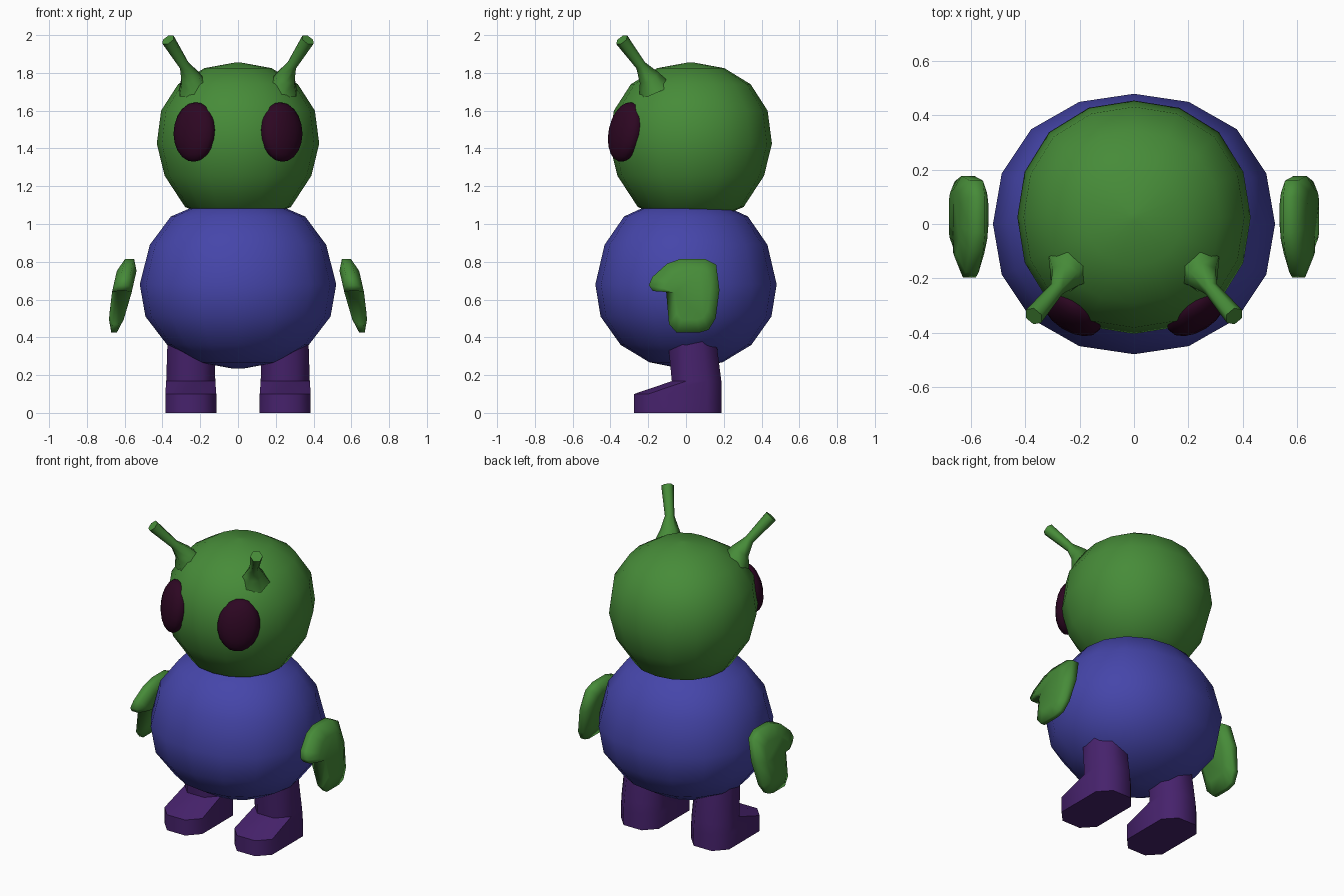
import bpy, bmesh, math
from mathutils import Vector, Matrix

old = bpy.data.objects.get("Cube")
if old:
    bpy.data.objects.remove(old, do_unlink=True)


def material(name, rgb):
    m = bpy.data.materials.new(name)
    m.use_nodes = True
    m.diffuse_color = (*rgb, 1)
    bsdf = next(n for n in m.node_tree.nodes if n.type == 'BSDF_PRINCIPLED')
    bsdf.inputs["Base Color"].default_value = (*rgb, 1)
    return m


GREEN = material("green skin", (0.062, 0.26, 0.04))
BLUE = material("blue suit", (0.06, 0.06, 0.40))
PURPLE = material("purple trousers", (0.062, 0.016, 0.15))
DARK = material("dark eye", (0.026, 0.002, 0.016))


def finish(name, bm, mat, angle):
    bmesh.ops.recalc_face_normals(bm, faces=bm.faces)
    me = bpy.data.meshes.new(name)
    bm.to_mesh(me)
    bm.free()
    me.materials.append(mat)
    ob = bpy.data.objects.new(name, me)
    bpy.context.collection.objects.link(ob)
    bpy.ops.object.select_all(action='DESELECT')
    ob.select_set(True)
    bpy.context.view_layer.objects.active = ob
    bpy.ops.object.shade_smooth_by_angle(angle=math.radians(angle))


def loft(name, rings, mat, angle):
    """Skin a stack of equal-sized rings and close both ends."""
    bm = bmesh.new()
    loops = [[bm.verts.new(p) for p in ring] for ring in rings]
    n = len(loops[0])
    for a, b in zip(loops, loops[1:]):
        for i in range(n):
            j = (i + 1) % n
            bm.faces.new((a[i], a[j], b[j], b[i]))
    bm.faces.new(loops[0])
    bm.faces.new(loops[-1])
    finish(name, bm, mat, angle)


def lathe(name, profile, mat, y_mid=0.0, y_scale=1.0, n=16):
    """Profile of (radius, z), turned upright and slightly squared off."""
    turns = [2 * math.pi * i / n for i in range(n)]
    rings = []
    for r, z in profile:
        ring = []
        for t in turns:
            q = r * (1 + 0.03 * math.sin(2 * t) ** 2)
            ring.append((q * math.cos(t), y_mid + y_scale * q * math.sin(t), z))
        rings.append(ring)
    loft(name, rings, mat, 60)


# Body and head
lathe("body", [(0.03, 0.235), (0.21, 0.268), (0.375, 0.36), (0.49, 0.51),
               (0.52, 0.68), (0.467, 0.89), (0.355, 1.04), (0.19, 1.11),
               (0.03, 1.13)], BLUE, 0, 0.923)
lathe("head", [(0.03, 1.02), (0.16, 1.04), (0.28, 1.09), (0.388, 1.255),
               (0.43, 1.425), (0.407, 1.60), (0.317, 1.74), (0.178, 1.825),
               (0.015, 1.855)], GREEN, 0.025)


def antenna(name, s):
    path = [((0.235, -0.165, 1.71), 0.09), ((0.252, -0.195, 1.775), 0.057),
            ((0.285, -0.24, 1.84), 0.028), ((0.37, -0.34, 1.975), 0.037)]
    pts = [Vector(p) for p, r in path]
    rings = []
    for i, (p, r) in enumerate(path):
        d = pts[min(i + 1, 3)] - pts[max(i - 1, 0)]
        u = d.cross(Vector((0, 0, 1))).normalized()
        v = d.cross(u).normalized()
        ring = [pts[i] + r * (u * math.cos(k * math.pi / 3) + v * math.sin(k * math.pi / 3))
                for k in range(6)]
        rings.append([(s * q.x, q.y, q.z) for q in ring])
    loft(name, rings, GREEN, 75)


def eye(name, s):
    bm = bmesh.new()
    bmesh.ops.create_uvsphere(bm, u_segments=16, v_segments=10, radius=1)
    turn = Matrix.Rotation(math.radians(-12), 4, 'X') @ Matrix.Rotation(s * math.radians(33), 4, 'Z')
    place = Matrix.Translation((s * 0.23, -0.32, 1.487))
    bm.transform(place @ turn @ Matrix.Diagonal((0.125, 0.07, 0.16, 1)))
    finish(name, bm, DARK, 60)


# Mitten outline as (y, z), thumb pointing forward
MITTEN = [(-0.03, 0.815), (0.10, 0.815), (0.16, 0.785), (0.177, 0.65),
          (0.157, 0.50), (0.12, 0.44), (0.07, 0.425), (-0.05, 0.425),
          (-0.09, 0.47), (-0.105, 0.64), (-0.175, 0.645), (-0.197, 0.675),
          (-0.178, 0.72), (-0.10, 0.79)]


def arm(name, s):
    rings = []
    for off, k in ((-0.052, 0.66), (-0.024, 1), (0.024, 1), (0.052, 0.66)):
        ring = []
        for y, z in MITTEN:
            y, z = 0.03 + k * (y - 0.03), 0.63 + k * (z - 0.63)
            # The mitten leans outward and thins towards the finger tips
            x = 0.575 + 0.25 * (0.81 - z) - 0.1 * (0.81 - z) ** 2
            thin = 0.6 + 0.4 * min(1, (z - 0.42) / 0.2)
            ring.append((s * (x + off * thin), y, z))
        rings.append(ring)
    loft(name, rings, GREEN, 100)


def leg(name, s):
    # Sections as (height, front y, back y, half width), sole to hip
    sections = [(0, -0.275, 0.187, 0.135), (0.10, -0.275, 0.187, 0.135),
                (0.168, -0.075, 0.187, 0.13), (0.42, -0.10, 0.155, 0.122)]
    cx, cy = 0.07, 0.075
    rings = []
    for z, front, back, w in sections:
        half = [(w - cx, front), (w, front + cy), (w, back - cy), (w - cx, back)]
        outline = half + [(-x, y) for x, y in reversed(half)]
        rings.append([(s * 0.25 + x, y, z) for x, y in outline])
    loft(name, rings, PURPLE, 62)


# Paired parts
for side, s in (("left", 1), ("right", -1)):
    antenna(side + "_antenna", s)
    eye(side + "_eye", s)
    arm(side + "_arm", s)
    leg(side + "_leg", s)
